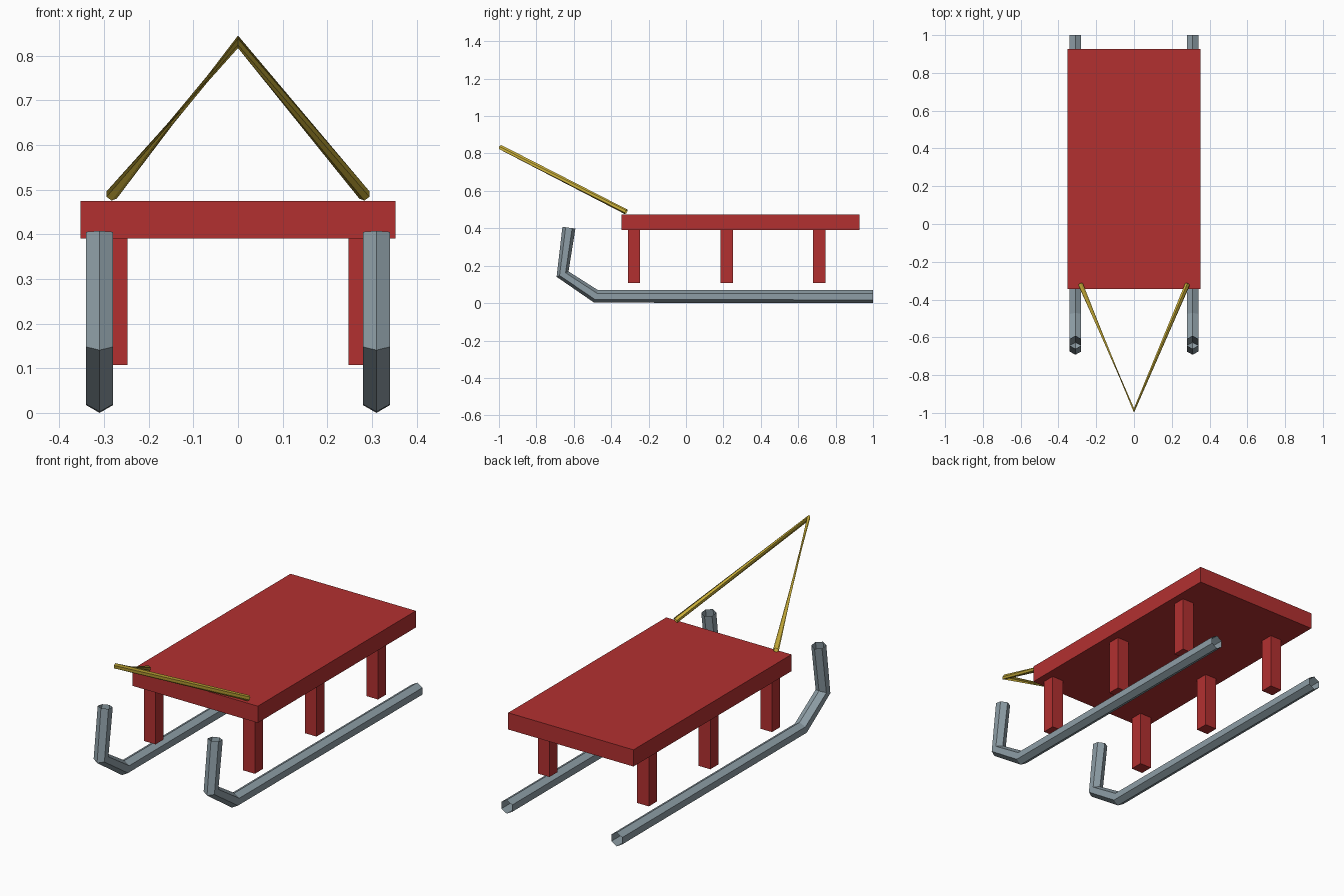
import bpy, bmesh, math
from mathutils import Vector

if "Cube" in bpy.data.objects:
    bpy.data.objects.remove(bpy.data.objects["Cube"])

def material(name, rgb):
    m = bpy.data.materials.new(name)
    m.diffuse_color = (*rgb, 1)
    m.use_nodes = True
    m.node_tree.nodes["Principled BSDF"].inputs["Base Color"].default_value = m.diffuse_color
    return m

red = material("red_paint", (0.45, 0.03, 0.03))
steel = material("steel", (0.27, 0.34, 0.38))
gold = material("rope_yellow", (0.58, 0.42, 0.04))

def finish(name, bm, mat):
    mesh = bpy.data.meshes.new(name)
    bm.to_mesh(mesh)
    bm.free()
    mesh.materials.append(mat)
    ob = bpy.data.objects.new(name, mesh)
    bpy.context.collection.objects.link(ob)
    return ob

def box(name, lo, hi, mat):
    lo, hi = Vector(lo), Vector(hi)
    bm = bmesh.new()
    bmesh.ops.create_cube(bm, size=1)
    bmesh.ops.scale(bm, vec=hi - lo, verts=bm.verts)
    bmesh.ops.translate(bm, vec=(lo + hi) / 2, verts=bm.verts)
    return finish(name, bm, mat)

def tube(name, path, r, mat, sides=6):
    """Open-ended tube; each ring is square to the averaged path direction."""
    pts = [Vector(p) for p in path]
    bm = bmesh.new()
    rings = []
    for i, p in enumerate(pts):
        d = Vector()
        if i > 0:
            d += (p - pts[i - 1]).normalized()
        if i < len(pts) - 1:
            d += (pts[i + 1] - p).normalized()
        d.normalize()
        u = d.cross(Vector((1, 0, 0)))
        u = u.normalized() if u.length > 0.01 else Vector((0, 0, -1))
        v = d.cross(u)
        angles = [2 * math.pi * k / sides for k in range(sides)]
        rings.append([bm.verts.new(p + r * (math.cos(a) * u + math.sin(a) * v)) for a in angles])
    for a, b in zip(rings, rings[1:]):
        for k in range(sides):
            n = (k + 1) % sides
            bm.faces.new((a[k], a[n], b[n], b[k]))
    return finish(name, bm, mat)

# Seat board
box("seat", (-0.353, -0.345, 0.39), (0.353, 0.927, 0.475), red)

for side, s in (("left", -1), ("right", 1)):
    # Posts under the seat
    for pos, y in (("front", -0.278), ("middle", 0.218), ("rear", 0.713)):
        x = 0.28 * s
        box(f"{pos}_{side}_leg", (x - 0.033, y - 0.033, 0.107), (x + 0.033, y + 0.033, 0.39), red)
    # Runner with upturned nose
    x = 0.31 * s
    tube(f"{side}_runner", [(x, 1.0, 0.035), (x, -0.481, 0.036),
                            (x, -0.66, 0.155), (x, -0.626, 0.403)], 0.035, steel)

# Pull rope
tube("pull_rope", [(-0.283, -0.32, 0.488), (0, -0.987, 0.831), (0.283, -0.32, 0.488)], 0.014, gold)
